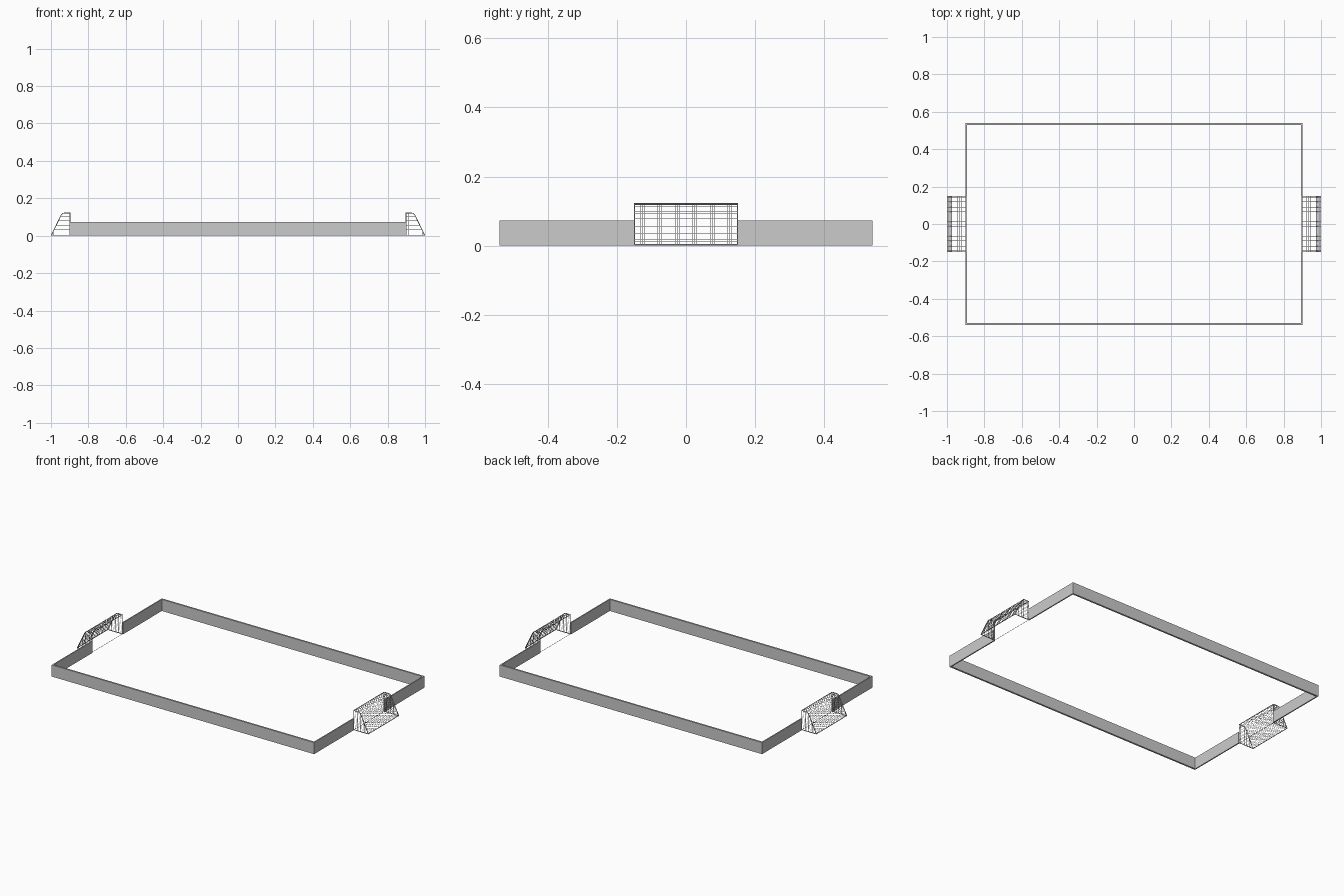
import bpy, bmesh, math
from mathutils import Vector

if "Cube" in bpy.data.objects:
    bpy.data.objects.remove(bpy.data.objects["Cube"])

HX, HY, WALL_H, THICK = 0.9, 0.54, 0.072, 0.011
GW = 0.149            # half width of a goal
BAR, STRAND = 0.0022, 0.00035
STEP = 0.006          # net spacing
# side profile of a goal: crossbar, rounded shoulder, sloping back
PROFILE = [(0.898, 0.121), (0.930, 0.121), (0.939, 0.118), (0.946, 0.110), (0.998, 0.002)]


def tube(bm, a, b, r, sides):
    a, b = Vector(a), Vector(b)
    q = (b - a).to_track_quat('Z', 'Y')
    rings = []
    for p in (a, b):
        rings.append([bm.verts.new(p + q @ Vector((r * math.cos(t), r * math.sin(t), 0)))
                      for t in [2 * math.pi * (i + .5) / sides for i in range(sides)]])
    for i in range(sides):
        j = (i + 1) % sides
        bm.faces.new((rings[0][i], rings[0][j], rings[1][j], rings[1][i]))
    bm.faces.new(rings[0][::-1])
    bm.faces.new(rings[1])


def path(bm, pts, r, sides):
    for a, b in zip(pts, pts[1:]):
        tube(bm, a, b, r, sides)


def finish(bm, name, mirror=(True, False, False)):
    me = bpy.data.meshes.new(name)
    bm.to_mesh(me)
    bm.free()
    ob = bpy.data.objects.new(name, me)
    bpy.context.collection.objects.link(ob)
    if any(mirror):
        ob.modifiers.new("mirror", 'MIRROR').use_axis = mirror
    return ob


# Perimeter boards: half an outline with an opening at each goal, mirrored
bm = bmesh.new()
tx = 0.007
plan = [(HX, GW), (HX, HY), (-HX, HY), (-HX, GW),
        (-HX + tx, GW), (-HX + tx, HY - THICK), (HX - tx, HY - THICK), (HX - tx, GW)]
n = len(plan)
low = [bm.verts.new((x, y, 0)) for x, y in plan]
high = [bm.verts.new((x, y, WALL_H)) for x, y in plan]
for i in range(n):
    j = (i + 1) % n
    bm.faces.new((low[i], low[j], high[j], high[i]))
bm.faces.new(low)
bm.faces.new(high)
bmesh.ops.recalc_face_normals(bm, faces=bm.faces)
finish(bm, "perimeter_boards", (False, True, False))

# Goal frames: posts, side bars, crossbar, ground bars
bm = bmesh.new()
for y in (-GW, GW):
    path(bm, [(0.898, y, 0.002)] + [(x, y, z) for x, z in PROFILE], BAR, 8)
    tube(bm, (0.898, y, 0.002), (0.998, y, 0.002), BAR, 8)
for x, z in (PROFILE[0], PROFILE[-1], (0.898, 0.001)):
    tube(bm, (x, -GW, z), (x, GW, z), BAR if z != 0.001 else 0.001, 8)
finish(bm, "goal_frames")

# Back and roof nets
bm = bmesh.new()
cols = round(2 * GW / STEP)
for i in range(1, cols):
    y = -GW + 2 * GW * i / cols
    path(bm, [(x, y, z) for x, z in PROFILE], STRAND, 4)
for (x0, z0), (x1, z1) in zip(PROFILE, PROFILE[1:]):
    k = max(1, round(math.hypot(x1 - x0, z1 - z0) / STEP))
    for i in range(1, k + 1):
        x, z = x0 + (x1 - x0) * i / k, z0 + (z1 - z0) * i / k
        tube(bm, (x, -GW, z), (x, GW, z), STRAND, 4)
finish(bm, "back_nets")


def lerp_profile(v, axis):
    # other coordinate of the profile where coordinate `axis` equals v
    for a, b in zip(PROFILE, PROFILE[1:]):
        lo, hi = sorted((a[axis], b[axis]))
        if lo <= v <= hi and hi > lo:
            t = (v - a[axis]) / (b[axis] - a[axis])
            return a[1 - axis] + (b[1 - axis] - a[1 - axis]) * t


# Side nets, clipped to the goal profile
bm = bmesh.new()
for y in (-GW, GW):
    for i in range(1, 17):
        x = 0.898 + i * STEP
        tube(bm, (x, y, 0.002), (x, y, lerp_profile(x, 0)), STRAND, 4)
    for i in range(1, 20):
        z = 0.002 + i * STEP
        tube(bm, (0.898, y, z), (lerp_profile(z, 1), y, z), STRAND, 4)
finish(bm, "side_nets")
